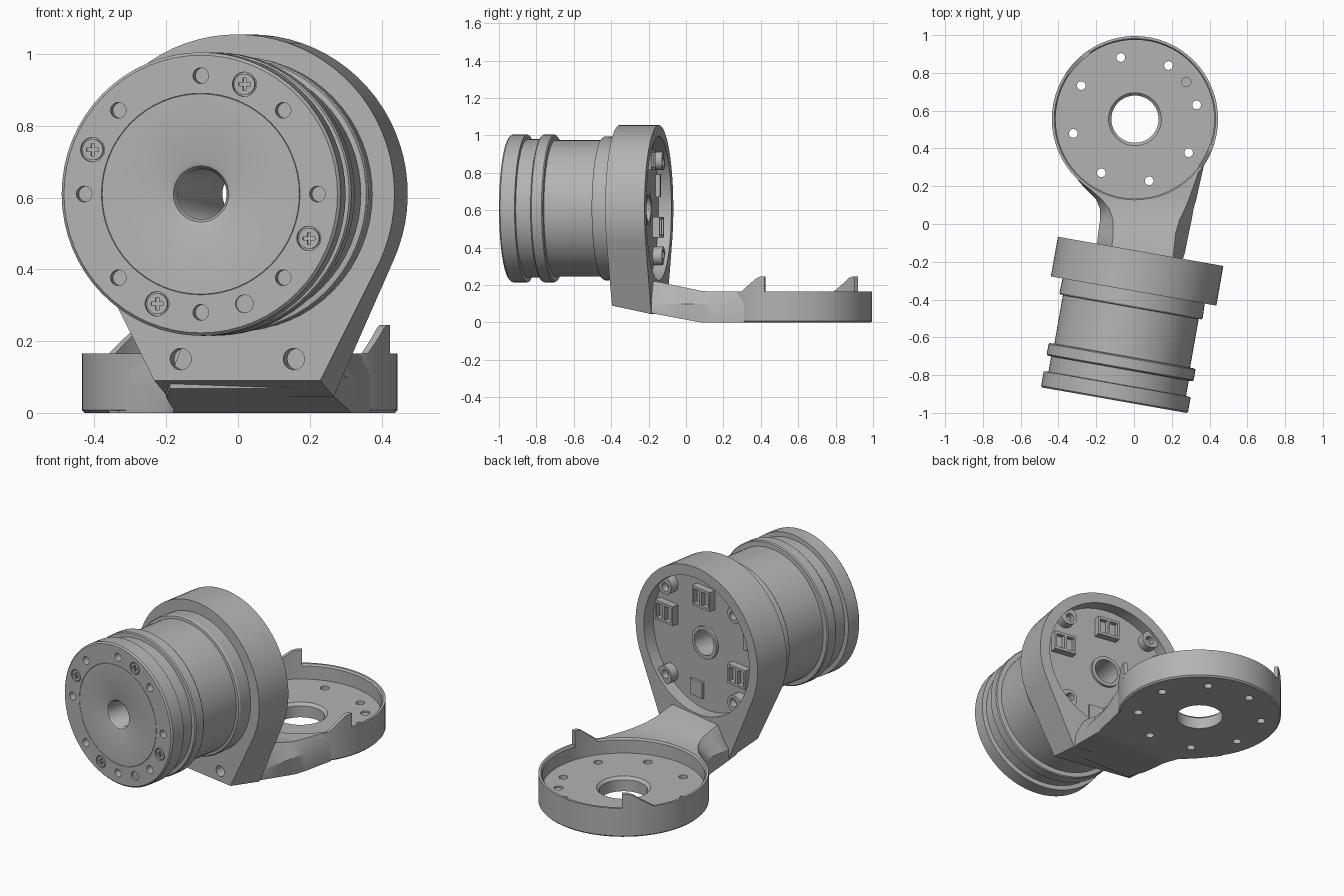
import bpy, bmesh
from math import sin, cos, pi, radians
from mathutils import Matrix, Vector

cube = bpy.data.objects.get("Cube")
if cube:
    bpy.data.objects.remove(cube)

GREY = (0.45, 0.45, 0.45, 1)
mat = bpy.data.materials.new("plain grey")
mat.use_nodes = True
mat.diffuse_color = GREY
mat.node_tree.nodes["Principled BSDF"].inputs["Base Color"].default_value = GREY

# Motor frame: local -y is the motor's shaft direction
MOTOR = Matrix.Translation((0.035, -0.145, 0.61)) @ Matrix.Rotation(radians(-10), 4, 'Z')
BASE = Matrix.Translation((0.005, 0.555, 0))
ALONG_Y = Matrix.Rotation(pi / 2, 4, 'X')
ALONG_Z = Matrix.Identity(4)


def finish(name, bm, frame=ALONG_Z):
    bmesh.ops.recalc_face_normals(bm, faces=bm.faces)
    mesh = bpy.data.meshes.new(name)
    bm.to_mesh(mesh)
    bm.free()
    ob = bpy.data.objects.new(name, mesh)
    ob.matrix_world = frame
    mesh.materials.append(mat)
    bpy.context.collection.objects.link(ob)
    return ob


def activate(ob):
    bpy.ops.object.select_all(action='DESELECT')
    ob.select_set(True)
    bpy.context.view_layer.objects.active = ob


def smooth(ob):
    activate(ob)
    bpy.ops.object.shade_smooth_by_angle(angle=radians(30))


def cut(ob, cutter):
    """Subtract the cutter, then discard it."""
    cutter.hide_render = True
    activate(ob)
    mod = ob.modifiers.new("cut", 'BOOLEAN')
    mod.operation, mod.solver, mod.object = 'DIFFERENCE', 'EXACT', cutter
    bpy.ops.object.modifier_apply(modifier=mod.name)
    bpy.data.objects.remove(cutter)


def loft(bm, sections):
    rows = [[bm.verts.new(p) for p in s] for s in sections]
    n = len(rows[0])
    for a, b in zip(rows, rows[1:]):
        for i in range(n):
            j = (i + 1) % n
            bm.faces.new((a[i], a[j], b[j], b[i]))
    bm.faces.new(rows[0])
    bm.faces.new(rows[-1])


def lathe(name, profile, frame, along, steps=64):
    """Spin a closed (radius, height) profile."""
    bm = bmesh.new()
    rows = []
    for k in range(steps):
        a = 2 * pi * k / steps
        rows.append([bm.verts.new(along @ Vector((r * cos(a), r * sin(a), h))) for r, h in profile])
    for k in range(steps):
        a, b = rows[k], rows[(k + 1) % steps]
        for i in range(len(profile)):
            j = (i + 1) % len(profile)
            bm.faces.new((a[i], a[j], b[j], b[i]))
    return finish(name, bm, frame)


def cylinder(bm, centre, r, depth, along, steps=24):
    bmesh.ops.create_cone(bm, cap_ends=True, segments=steps, radius1=r, radius2=r,
                          depth=depth, matrix=Matrix.Translation(centre) @ along)


def box(bm, centre, size):
    bmesh.ops.create_cube(bm, size=1, matrix=Matrix.Translation(centre) @ Matrix.Diagonal((*size, 1)))


def ring(radius, y, start, count):
    """Points evenly spaced round the motor axis."""
    for k in range(count):
        a = radians(start + 360 / count * k)
        yield Vector((radius * cos(a), y, radius * sin(a)))


# Housing: round clamp with tangent sides running down to a sloped foot
def housing_section(y, foot):
    arc = [radians(-25 + 230 * k / 48) for k in range(49)]
    pts = [(0.445 * cos(a), y, 0.445 * sin(a)) for a in arc]
    return pts + [(-0.235, y, foot), (0.235, y, foot)]


bm = bmesh.new()
loft(bm, [housing_section(-0.213, -0.52), housing_section(0, -0.565)])
housing = finish("housing", bm, MOTOR)
bm = bmesh.new()
cylinder(bm, (0, 0, 0), 0.385, 0.14, ALONG_Y, 64)
for x in (-0.16, 0.16):
    cylinder(bm, (x, -0.21, -0.46), 0.03, 0.12, ALONG_Y)
cut(housing, finish("housing_cutter", bm, MOTOR))
bm = bmesh.new()
cylinder(bm, (0, -0.1, 0), 0.07, 0.6, ALONG_Y, 48)
cut(housing, finish("bore_cutter", bm, MOTOR))
smooth(housing)

# Motor body: flange, barrel, grooved collar and front disc, with a bore
profile = [(0.07, 0.15), (0.38, 0.15), (0.385, 0.29), (0.38, 0.298), (0.365, 0.3), (0.365, 0.56),
           (0.39, 0.562), (0.395, 0.568), (0.395, 0.622), (0.39, 0.628), (0.37, 0.63),
           (0.37, 0.712), (0.395, 0.714), (0.395, 0.792), (0.387, 0.8), (0.281, 0.8),
           (0.28, 0.797), (0.279, 0.8), (0.09, 0.8), (0.078, 0.795), (0.07, 0.78)]
motor = lathe("motor", profile, MOTOR, ALONG_Y)
bm = bmesh.new()
for p in ring(0.33, -0.8, 0, 8):
    cylinder(bm, p, 0.022, 0.08, ALONG_Y)
for p in ring(0.33, -0.8, 68, 4):
    cylinder(bm, p, 0.034, 0.03, ALONG_Y)
for p in ring(0.33, -0.8, -68, 1):
    cylinder(bm, p, 0.025, 0.02, ALONG_Y)
cut(motor, finish("motor_cutter", bm, MOTOR))
smooth(motor)

# Face screws with a cross recess
bm = bmesh.new()
for p in ring(0.33, -0.788, 68, 4):
    cylinder(bm, p, 0.029, 0.02, ALONG_Y)
screws = finish("face_screws", bm, MOTOR)
for size in ((0.034, 0.02, 0.009), (0.009, 0.02, 0.034)):
    bm = bmesh.new()
    for p in ring(0.33, -0.8, 68, 4):
        box(bm, p, size)
    cut(screws, finish("cross_cutter", bm, MOTOR))
smooth(screws)

# Screw ears in the rear recess
bm = bmesh.new()
for p in ring(0.36, -0.05, 45, 4):
    cylinder(bm, p, 0.05, 0.06, ALONG_Y)
ears = finish("rear_ears", bm, MOTOR)
bm = bmesh.new()
for p in ring(0.35, -0.02, 45, 4):
    cylinder(bm, p, 0.024, 0.07, ALONG_Y)
cut(ears, finish("ear_cutter", bm, MOTOR))
smooth(ears)

# Rear connectors: open sockets with a pin block
for n, (x, z) in enumerate(((0, 0.26), (0.27, 0.09), (-0.26, -0.1))):
    bm = bmesh.new()
    box(bm, (x, -0.055, z), (0.13, 0.05, 0.11))
    socket = finish(f"connector_{n + 1}", bm, MOTOR)
    bm = bmesh.new()
    for side in (-0.03, 0.03):
        box(bm, (x + side, -0.03, z), (0.045, 0.05, 0.08))
    cut(socket, finish("socket_cutter", bm, MOTOR))
bm = bmesh.new()
box(bm, (0.06, -0.066, -0.28), (0.09, 0.02, 0.09))
box(bm, (-0.31, -0.06, 0.12), (0.03, 0.03, 0.12))
finish("rear_pads", bm, MOTOR)

# Rear bore lip
smooth(lathe("bore_lip", [(0.07, 0.1), (0.09, 0.1), (0.09, 0.055), (0.07, 0.055)], MOTOR, ALONG_Y))

# Base dish with a centre hole and ring of bolt holes
dish = lathe("base_dish", [(0.125, 0), (0.432, 0), (0.44, 0.008), (0.44, 0.165), (0.427, 0.165),
                           (0.42, 0.155), (0.42, 0.08), (0.14, 0.08), (0.125, 0.065)], BASE, ALONG_Z)
bm = bmesh.new()
for k in range(8):
    a = radians(13 + 45 * k)
    cylinder(bm, (0.335 * cos(a), 0.335 * sin(a), 0.03), 0.023, 0.2, ALONG_Z)
a = radians(36)
cylinder(bm, (0.335 * cos(a), 0.335 * sin(a), 0.08), 0.025, 0.02, ALONG_Z)
cut(dish, finish("dish_cutter", bm, BASE))
smooth(dish)

# Ramped tabs on the dish rim
for name, low, high in (("right_tab", -36, -18), ("left_tab", 146, 124)):
    bm = bmesh.new()
    sections = []
    for k in range(7):
        t = k / 6
        a = radians(low + (high - low) * t)
        top = 0.165 + 0.08 * min(1, t / 0.75)
        sections.append([(r * cos(a), r * sin(a), z)
                         for r, z in ((0.418, 0.15), (0.44, 0.15), (0.44, top), (0.418, top))])
    loft(bm, sections)
    smooth(finish(name, bm, BASE))

# Arm: waisted bridge from housing to dish (y, outer left, top left, top right, outer right)
def arm_section(y, lo, lt, rt, ro):
    bottom = max(0, 0.09 * (0.08 - y) / 0.48)
    top = 0.165 + max(0, min(0.06, 0.21 * (0.1 - y)))
    return [(lo, y, bottom), (lo, y, 0.1), (lt, y, top), (rt, y, top), (ro, y, 0.1), (ro, y, bottom)]


bm = bmesh.new()
loft(bm, [arm_section(*s) for s in (
    (-0.28, -0.19, -0.14, 0.2, 0.23), (-0.15, -0.2, -0.12, 0.21, 0.27), (-0.05, -0.19, -0.11, 0.22, 0.29),
    (0.02, -0.18, -0.11, 0.24, 0.305), (0.08, -0.18, -0.13, 0.27, 0.315), (0.13, -0.2, -0.17, 0.29, 0.33),
    (0.2, -0.27, -0.25, 0.315, 0.345), (0.31, -0.36, -0.36, 0.355, 0.37))])
arm = finish("arm", bm)
bm = bmesh.new()
cylinder(bm, (0, 0, 0), 0.43, 1, ALONG_Z, 64)
cut(arm, finish("arm_cutter", bm, BASE))
smooth(arm)
